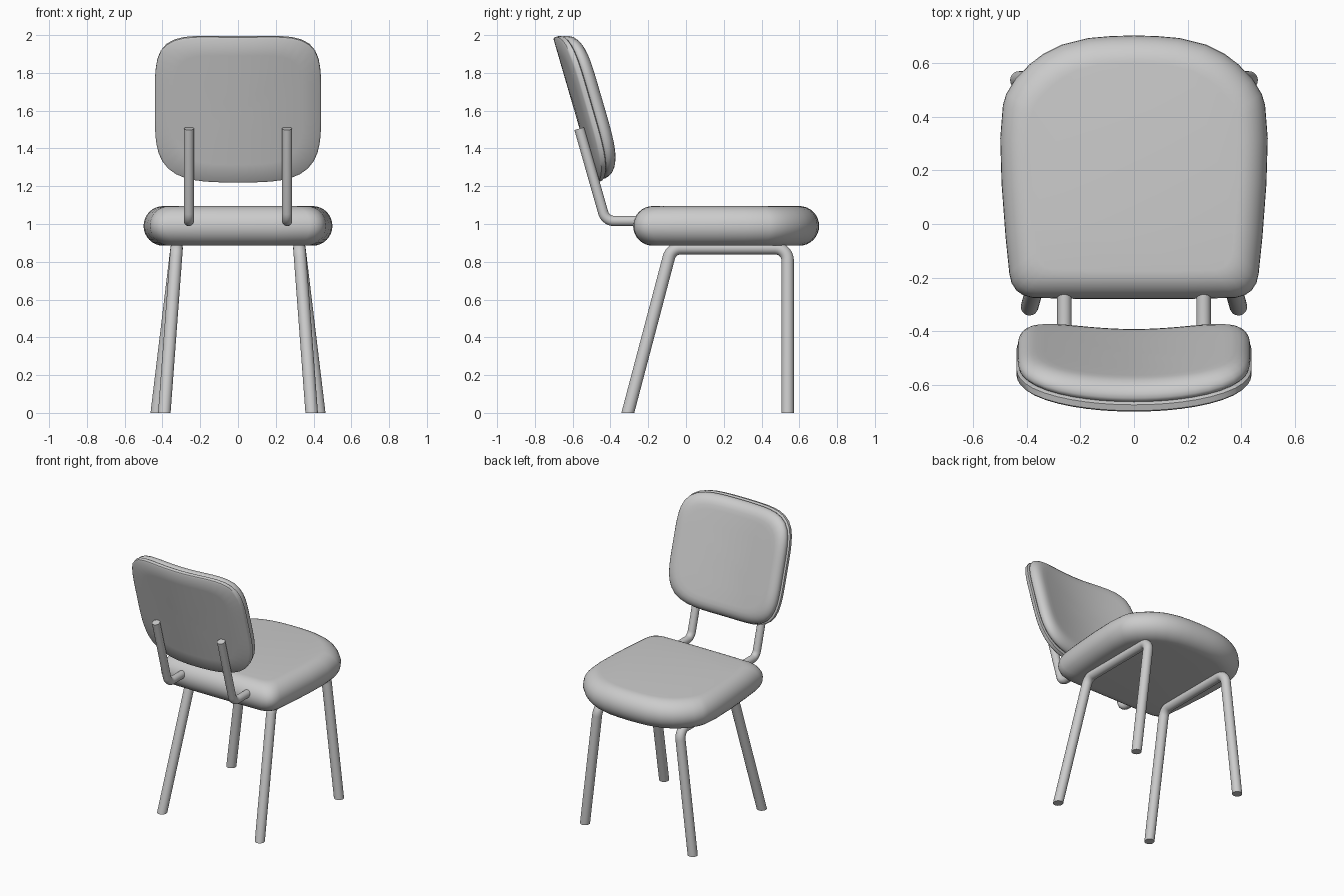
import bpy, bmesh, math
from mathutils import Vector

if "Cube" in bpy.data.objects:
    bpy.data.objects.remove(bpy.data.objects["Cube"])


def finish(bm, name, angle=50):
    bmesh.ops.recalc_face_normals(bm, faces=bm.faces)
    me = bpy.data.meshes.new(name)
    bm.to_mesh(me)
    bm.free()
    ob = bpy.data.objects.new(name, me)
    bpy.context.collection.objects.link(ob)
    bpy.ops.object.select_all(action='DESELECT')
    ob.select_set(True)
    bpy.context.view_layer.objects.active = ob
    bpy.ops.object.shade_smooth_by_angle(angle=math.radians(angle))
    return ob


def skin(bm, rings):
    """Join equal-length closed rings and cap both ends."""
    vs = [[bm.verts.new(p) for p in r] for r in rings]
    n = len(vs[0])
    for a, b in zip(vs, vs[1:]):
        for i in range(n):
            j = (i + 1) % n
            bm.faces.new((a[i], a[j], b[j], b[i]))
    bm.faces.new(vs[0])
    bm.faces.new(vs[-1])


def pad(name, outline, half, profile, place):
    """Padded slab: outline shrunk by each profile inset at each depth."""
    bm = bmesh.new()
    rings = [[place(x * (half[0] - d) / half[0], y * (half[1] - d) / half[1], w)
              for x, y in outline] for d, w in profile]
    skin(bm, rings)
    return finish(bm, name)


def fillet(points, radius, steps=7):
    """Polyline with rounded inner corners."""
    pts = [Vector(p) for p in points]
    out = [pts[0]]
    for a, c, b in zip(pts, pts[1:], pts[2:]):
        u, v = (a - c).normalized(), (b - c).normalized()
        half = u.angle(v) / 2
        t = radius / math.tan(half)
        mid = c + (u + v).normalized() * (radius / math.sin(half))
        p, q = (c + u * t - mid).normalized(), (c + v * t - mid).normalized()
        out += [mid + p.slerp(q, i / steps) * radius for i in range(steps + 1)]
    return out + [pts[-1]]


def tube(name, points, r, bend, sides=20):
    path = fillet(points, bend)
    rings = []
    for i, p in enumerate(path):
        before = (p - path[i - 1]).normalized() if i else Vector()
        after = (path[i + 1] - p).normalized() if i + 1 < len(path) else Vector()
        t = (before + after).normalized()
        a = (Vector((1, 0, 0)) - t * t.x).normalized()
        b = t.cross(a)
        ring = [p + (a * math.cos(k) + b * math.sin(k)) * r
                for k in (2 * math.pi * s / sides for s in range(sides))]
        if abs(p.z) < 1e-6:  # cut feet flush with the floor
            ring = [q - t * (q.z / t.z) for q in ring]
        rings.append(ring)
    bm = bmesh.new()
    skin(bm, rings)
    return finish(bm, name)


# Seat cushion: half outline mirrored across x, fully rounded rim
half_pts = [(0, .705), (.09, .702), (.17, .695), (.27, .67), (.34, .635), (.39, .597),
            (.445, .54), (.478, .485), (.49, .445), (.5, .32), (.495, .15), (.48, -.05),
            (.466, -.185), (.458, -.22), (.44, -.248), (.415, -.266), (.38, -.276),
            (.2, -.28), (0, -.28)]
cy = .2125
seat_outline = [(x, y - cy) for x, y in half_pts]
seat_outline += [(-x, y) for x, y in seat_outline[-2:0:-1]]
R = .105
seat_profile = [(R - R * math.cos(a), R * math.sin(a))
                for a in (math.pi * (i / 16 - .5) for i in range(17))]
pad("seat", seat_outline, (.5, .4925), seat_profile,
    lambda x, y, w: (x, y + cy, .99 + w))

# Backrest: curved shell plus cushion, leaning back
tilt = math.radians(16.2)
S, C = math.sin(tilt), math.cos(tilt)


def lean(x, v, w):
    w += .34 * x * x
    return (x, -.592 - v * S + w * C, 1.602 + v * C + w * S)


def squircle(hx, hy, n=64):
    pts = []
    for i in range(n):
        a = 2 * math.pi * i / n
        c, s = math.cos(a), math.sin(a)
        e = 4.6 if s > 0 else 4.0
        k = (abs(c) ** e + abs(s) ** e) ** (-1 / e)
        pts.append((hx * c * k, hy * s * k))
    return pts


inner = [.38, .3, .2, .1]
shell_profile = [(d, 0) for d in inner] + [(.008, 0), (0, .006), (0, .029), (.008, .035)] \
    + [(d, .035) for d in inner[::-1]]
pad("backrest_shell", squircle(.44, .4), (.44, .4), shell_profile, lean)
cushion_profile = [(d, .033) for d in inner[:3]] + [
    (.012, .035), (.003, .042), (0, .053), (.003, .068), (.012, .083), (.027, .097),
    (.046, .107), (.07, .112)] + [(d, .113) for d in inner[::-1]]
pad("backrest_cushion", squircle(.435, .392), (.435, .392), cushion_profile, lean)

# Tubes: one leg frame and one backrest post per side
for side, s in (("left", -1), ("right", 1)):
    tube(f"leg_frame_{side}",
         [(s * .39, -.308, 0), (s * .325, -.078, .872), (s * .325, .538, .872),
          (s * .43, .538, 0)], .033, .065)
    tube(f"backrest_post_{side}",
         [(s * .26, -.15, 1.016), (s * .26, -.426, 1.016), (s * .26, -.565, 1.505)],
         .027, .06)
